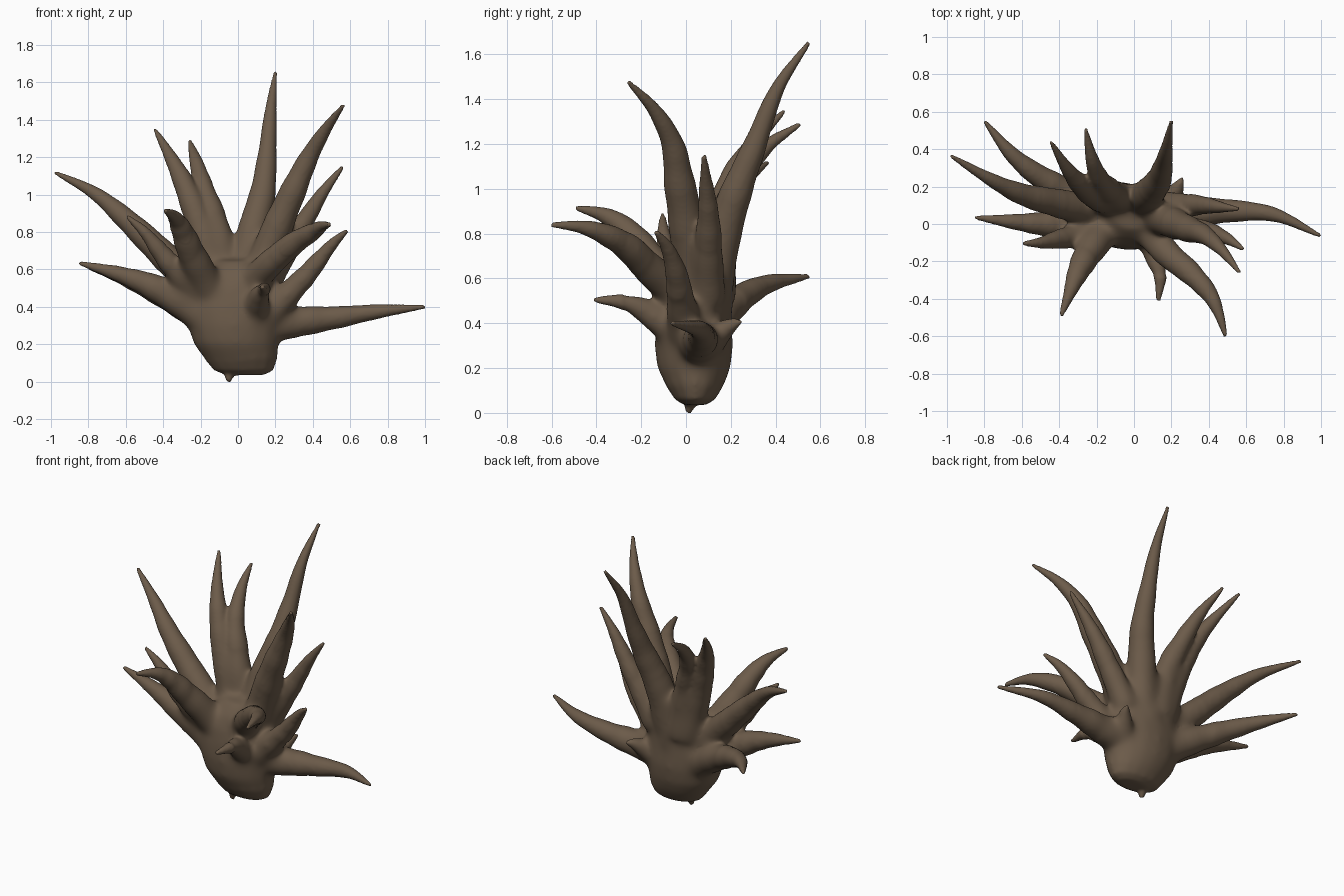
import bpy, bmesh, math
from mathutils import Vector

if "Cube" in bpy.data.objects:
    bpy.data.objects.remove(bpy.data.objects["Cube"])

bm = bmesh.new()
SIDES = 16


def skin(rings):
    """Closed tube through a list of vertex-position rings."""
    loops = [[bm.verts.new(p) for p in r] for r in rings]
    for a, b in zip(loops, loops[1:]):
        for i in range(SIDES):
            j = (i + 1) % SIDES
            bm.faces.new((a[i], a[j], b[j], b[i]))
    bm.faces.new(loops[0][::-1])
    bm.faces.new(loops[-1])


def spline(pts, t):
    """Catmull-Rom sample, t from 0 to len(pts)-1."""
    n = len(pts) - 1
    i = min(int(t), n - 1)
    f = t - i
    b, c = pts[i], pts[i + 1]
    a = pts[i - 1] if i else b * 2 - c
    d = pts[i + 2] if i + 2 <= n else c * 2 - b
    return 0.5 * (2*b + (c - a)*f + (2*a - 5*b + 4*c - d)*f*f + (3*b - a - 3*c + d)*f**3)


def leaf(r0, *coords, tip=0.011):
    """Tapering, curved fleshy leaf with base radius r0."""
    pts = [Vector(c) for c in coords]
    n, steps, rings = len(pts) - 1, 28, []
    for k in range(steps + 1):
        u = k / steps
        c = spline(pts, u * n)
        d = (spline(pts, min(u + .02, 1) * n) - spline(pts, max(u - .02, 0) * n)).normalized()
        side = d.cross(Vector((0.3, 0.9, 0.1))).normalized()
        up = d.cross(side)
        r = tip + (r0 - tip) * (1 - u ** 1.2) * (1 + .03 * math.sin(k * 1.3))
        rings.append([c + r * (math.cos(a) * side + math.sin(a) * up)
                      for a in (2 * math.pi * i / SIDES for i in range(SIDES))])
    skin(rings)


# bulbous core: z, centre x, centre y, radius x, radius y
core = [(.035, .04, .04, .10, .05), (.06, .03, .04, .16, .09), (.12, .015, .04, .195, .13),
        (.2, -.01, .035, .23, .165), (.3, -.02, .035, .25, .177), (.4, -.03, .035, .265, .17),
        (.5, -.02, .04, .245, .16), (.58, 0, .05, .20, .14), (.65, 0, .06, .12, .09)]
skin([[Vector((cx + rx * math.cos(a), cy + ry * math.sin(a), z))
       for a in (2 * math.pi * i / SIDES for i in range(SIDES))]
      for z, cx, cy, rx, ry in core])

# root nub and the web behind the crown
leaf(.05, (-.03, .03, .1), (-.045, .02, .05), (-.05, .01, .0))
leaf(.11, (0, .1, .45), (0, .13, .6), (0, .17, .75), tip=.05)

# tall upper leaves
leaf(.1, (.03, .1, .5), (.08, .165, .8), (.13, .23, 1.0), (.155, .31, 1.2), (.175, .41, 1.45), (.2, .55, 1.655))
leaf(.098, (.09, .05, .5), (.2, .01, .8), (.3, -.03, 1.03), (.38, -.06, 1.2), (.47, -.14, 1.35), (.565, -.26, 1.48))
leaf(.093, (-.1, .12, .5), (-.2, .15, .83), (-.285, .21, 1.05), (-.36, .3, 1.2), (-.445, .44, 1.35))
leaf(.093, (-.06, .13, .5), (-.11, .16, .8), (-.18, .23, 1.02), (-.225, .35, 1.18), (-.26, .51, 1.29))

# right-hand leaves
leaf(.08, (.14, .1, .5), (.27, .1, .72), (.37, .1, .88), (.46, .09, 1.02), (.56, .08, 1.15))
leaf(.085, (.15, .0, .35), (.28, -.02, .48), (.4, -.04, .61), (.5, -.08, .73), (.585, -.135, .81))
leaf(.105, (.12, .05, .3), (.3, .06, .32), (.5, .07, .34), (.75, .05, .375), (1.0, -.065, .4))
leaf(.07, (.16, .09, .29), (.23, .19, .385), (.27, .265, .415))

# front leaves
leaf(.088, (.05, 0, .5), (.17, -.15, .63), (.3, -.26, .74), (.4, -.37, .8), (.45, -.47, .83), (.49, -.6, .84))
leaf(.095, (-.13, 0, .45), (-.24, -.15, .67), (-.3, -.26, .81), (-.34, -.36, .88), (-.39, -.49, .915))
leaf(.075, (.09, -.06, .37), (.115, -.19, .46), (.14, -.28, .495), (.13, -.41, .505))

# left-hand leaves
leaf(.095, (-.16, .06, .45), (-.4, .11, .68), (-.6, .16, .87), (-.77, .24, 1.01), (-.98, .365, 1.12))
leaf(.1, (-.18, .02, .35), (-.42, 0, .49), (-.62, .01, .57), (-.85, .035, .635))
leaf(.1, (-.15, .08, .33), (-.4, .19, .47), (-.63, .35, .57), (-.8, .55, .61))
leaf(.08, (-.2, 0, .45), (-.32, -.06, .58), (-.42, -.085, .7), (-.5, -.1, .8), (-.595, -.105, .885))

mesh = bpy.data.meshes.new("leafy_rosette")
bm.to_mesh(mesh)
bm.free()
plant = bpy.data.objects.new("leafy_rosette", mesh)
bpy.context.collection.objects.link(plant)
bpy.context.view_layer.objects.active = plant
plant.select_set(True)

# fuse all parts, then melt the joints while leaving the tips crisp
mod = plant.modifiers.new("fuse", 'REMESH')
mod.mode = 'VOXEL'
mod.voxel_size = 0.01
bpy.ops.object.modifier_apply(modifier=mod.name)
bm = bmesh.new()
bm.from_mesh(plant.data)
mid = Vector((-.02, .08, .5))
for reach, times in ((.42, 30), (.6, 6), (3, 2)):
    near = [v for v in bm.verts if (v.co - mid).length < reach and v.co.z > .03 and v.co.y > -.28]
    for _ in range(times):
        bmesh.ops.smooth_vert(bm, verts=near, factor=.5, use_axis_x=True, use_axis_y=True, use_axis_z=True)
bm.to_mesh(plant.data)
bm.free()
bpy.ops.object.shade_smooth()

brown = bpy.data.materials.new("brown")
brown.diffuse_color = (.15, .105, .068, 1)
brown.use_nodes = True
brown.node_tree.nodes["Principled BSDF"].inputs["Base Color"].default_value = brown.diffuse_color
plant.data.materials.clear()
plant.data.materials.append(brown)
